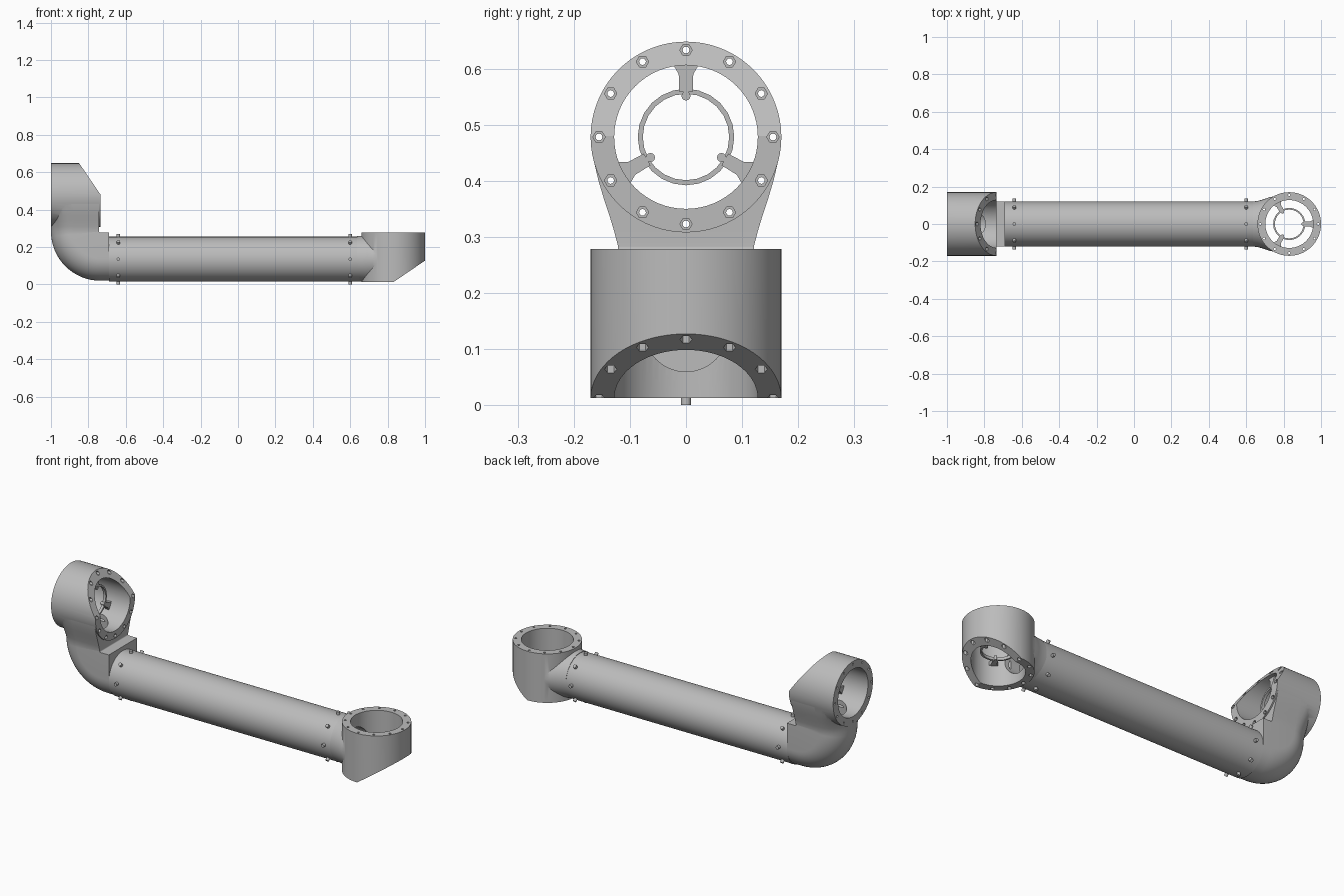
import bpy, bmesh
from math import sin, cos, pi, radians
from mathutils import Matrix, Vector

cube = bpy.data.objects.get("Cube")
if cube:
    bpy.data.objects.remove(cube)

metal = bpy.data.materials.new("machined_grey")
metal.use_nodes = True
grey = (0.5, 0.5, 0.5, 1)
metal.diffuse_color = grey
metal.node_tree.nodes["Principled BSDF"].inputs["Base Color"].default_value = grey


def finish(bm, name):
    bmesh.ops.recalc_face_normals(bm, faces=bm.faces)
    mesh = bpy.data.meshes.new(name)
    bm.to_mesh(mesh)
    bm.free()
    obj = bpy.data.objects.new(name, mesh)
    bpy.context.collection.objects.link(obj)
    mesh.materials.append(metal)
    return obj


def activate(obj):
    bpy.ops.object.select_all(action="DESELECT")
    obj.select_set(True)
    bpy.context.view_layer.objects.active = obj


def smooth(obj):
    activate(obj)
    bpy.ops.object.shade_smooth_by_angle(angle=radians(32))


def boolean(obj, tool, operation="DIFFERENCE"):
    mod = obj.modifiers.new("cut", "BOOLEAN")
    mod.operation, mod.solver, mod.object = operation, "EXACT", tool
    activate(obj)
    bpy.ops.object.modifier_apply(modifier=mod.name)
    bpy.data.objects.remove(tool)


def add_cyl(bm, r, z0, z1, frame, segments=64):
    bmesh.ops.create_cone(bm, cap_ends=True, segments=segments, radius1=r, radius2=r,
                          depth=z1 - z0,
                          matrix=frame @ Matrix.Translation((0, 0, (z0 + z1) / 2)))


def cyl(name, *args):
    bm = bmesh.new()
    add_cyl(bm, *args)
    return finish(bm, name)


def loft(name, rings):
    bm = bmesh.new()
    loops = [[bm.verts.new(p) for p in ring] for ring in rings]
    n = len(loops[0])
    for a, b in zip(loops, loops[1:]):
        for i in range(n):
            j = (i + 1) % n
            bm.faces.new((a[i], a[j], b[j], b[i]))
    bm.faces.new(loops[0])
    bm.faces.new(loops[-1])
    return finish(bm, name)


R, BORE, BOLT, DEPTH, SLOPE = 0.17, 0.128, 0.155, 0.265, 0.68


def head_blank(name, frame):
    # Cylinder with its far half sliced by a sloping plane
    bm = bmesh.new()
    add_cyl(bm, R, -DEPTH, 0, Matrix(), 72)
    bmesh.ops.bisect_plane(bm, geom=bm.verts[:] + bm.edges[:] + bm.faces[:], dist=1e-5,
                           plane_co=(0.002, 0, -DEPTH), plane_no=(SLOPE, 0, -1),
                           clear_outer=True)
    bmesh.ops.holes_fill(bm, edges=[e for e in bm.edges if e.is_boundary], sides=0)
    bm.transform(frame)
    return finish(bm, name)


def drill_head(obj, frame):
    # Main bore, twelve bolt holes and their hexagonal nut pockets
    boolean(obj, cyl("bore_cutter", BORE, -0.4, 0.1, frame))
    holes, pockets = bmesh.new(), bmesh.new()
    for i in range(12):
        a = i * pi / 6
        x, y = BOLT * cos(a), BOLT * sin(a)
        spot = frame @ Matrix.Translation((x, y, 0))
        add_cyl(holes, 0.006, -0.4, 0.1, spot, 12)
        add_cyl(pockets, 0.011, -0.4, -DEPTH + SLOPE * max(0, x) + 0.015, spot, 6)
    boolean(obj, finish(pockets, "pocket_cutter"))
    boolean(obj, finish(holes, "hole_cutter"))


def spider(name, frame):
    # Thin inner ring held by three flared arms with small lugs
    bm = bmesh.new()
    z0, z1, n = -0.155, -0.14, 24
    rings = [[bm.verts.new((r * cos(2 * pi * i / n), r * sin(2 * pi * i / n), z))
              for r, z in ((0.077, z0), (0.086, z0), (0.086, z1), (0.077, z1))]
             for i in range(n)]
    for i in range(n):
        a, b = rings[i], rings[(i + 1) % n]
        for k in range(4):
            m = (k + 1) % 4
            bm.faces.new((a[k], a[m], b[m], b[k]))
    half = [(0.08, 0.012), (0.112, 0.013), (0.131, 0.024)]
    outline = half + [(x, -y) for x, y in reversed(half)]
    for k in range(3):
        turn = Matrix.Rotation(k * 2 * pi / 3, 4, "Z")
        low = [bm.verts.new(turn @ Vector((x, y, z0 - 0.003))) for x, y in outline]
        high = [bm.verts.new(turn @ Vector((x, y, z1 + 0.003))) for x, y in outline]
        bm.faces.new(low)
        bm.faces.new(high)
        for i in range(6):
            j = (i + 1) % 6
            bm.faces.new((low[i], low[j], high[j], high[i]))
        add_cyl(bm, 0.008, z0 - 0.004, z1 + 0.004, turn @ Matrix.Translation((0.073, 0, 0)), 12)
    bm.transform(frame)
    smooth(finish(bm, name))


AXIS_Z = 0.135
along_x = Matrix.Translation((0, 0, AXIS_Z)) @ Matrix.Rotation(pi / 2, 4, "Y")

# Long hollow tube
tube = cyl("arm_tube", 0.12, -0.69, 0.66, along_x)
boolean(tube, cyl("tube_cutter", 0.108, -0.8, 0.8, along_x))
smooth(tube)

# Radial screws at both tube ends
bm = bmesh.new()
for x in (-0.64, 0.6):
    for k in range(8):
        add_cyl(bm, 0.009, 0.112, 0.135,
                Matrix.Translation((x, 0, AXIS_Z)) @ Matrix.Rotation(k * pi / 4, 4, "X"), 12)
smooth(finish(bm, "tube_screws"))

# Upright joint housing with a flared neck at the left end of the arm
frame = Matrix.Translation((0.83, 0, 0.278))
housing = head_blank("left_joint_housing", frame)
neck_rings = [(0.635, 0.1205, 0.1205), (0.66, 0.123, 0.1225), (0.69, 0.131, 0.1235),
              (0.72, 0.142, 0.1235), (0.75, 0.148, 0.1235), (0.78, 0.148, 0.1235)]
neck = loft("neck", [[(x, ry * cos(i * pi / 32), AXIS_Z + 0.002 + rz * sin(i * pi / 32))
                      for i in range(64)] for x, ry, rz in neck_rings])
boolean(housing, neck, "UNION")
boolean(housing, cyl("passage_cutter", 0.075, 0.6, 0.78, along_x))
drill_head(housing, frame)
smooth(housing)
spider("left_joint_spider", frame)

# Elbow: a D-shaped section swept through a bend, widening into the joint head
INNER, OUTER, MID = 0.006, 0.263, 0.145
PIVOT = Vector((-0.737, 0, 0.283))


def d_section(origin, angle, w, e=1.0):
    out = Vector((-sin(angle), 0, -cos(angle)))
    pts = [(w, INNER)]
    for i in range(25):
        t = pi * i / 24
        c, s = cos(t), max(0, sin(t))
        pts.append(((1 if c > 0 else -1) * w * abs(c) ** e, MID + (OUTER - MID) * s ** e))
    pts.append((-w, INNER))
    return [origin + out * r + Vector((0, y, 0)) for y, r in pts]


sections = [d_section(PIVOT + Vector((0.048, 0, 0)), 0, 0.121)]
sections += [d_section(PIVOT, i * pi / 32, 0.121) for i in range(17)]
for z, w, e in ((0.31, 0.128, 0.93), (0.34, 0.137, 0.82), (0.37, 0.147, 0.7),
                (0.4, 0.156, 0.57), (0.43, 0.163, 0.45), (0.465, 0.168, 0.35)):
    sections.append(d_section(Vector((PIVOT.x, 0, z)), pi / 2, w, e))
elbow = loft("right_elbow_housing", sections)
frame = Matrix.Translation((-1, 0, 0.478)) @ Matrix.Rotation(-pi / 2, 4, "Y")
boolean(elbow, head_blank("head", frame), "UNION")
boolean(elbow, cyl("passage_cutter", 0.075, -0.84, -0.6, along_x))
boolean(elbow, cyl("shaft_cutter", 0.075, 0.16, 0.478, Matrix.Translation((-0.87, 0, 0))))
drill_head(elbow, frame)
smooth(elbow)
spider("right_elbow_spider", frame)
